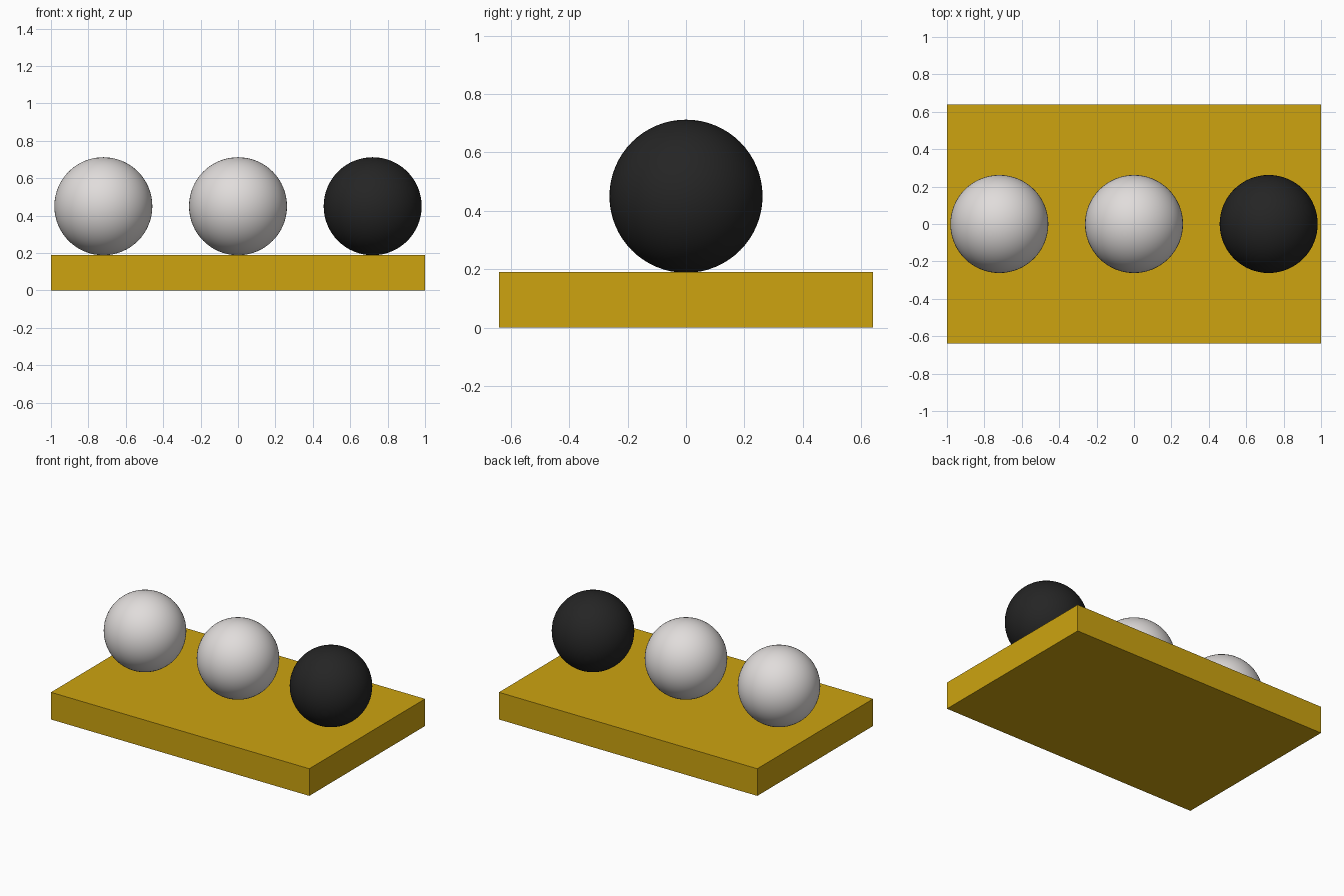
import bpy

if "Cube" in bpy.data.objects:
    bpy.data.objects.remove(bpy.data.objects["Cube"])


def material(name, rgb):
    m = bpy.data.materials.new(name)
    m.diffuse_color = (*rgb, 1.0)
    m.use_nodes = True
    m.node_tree.nodes["Principled BSDF"].inputs["Base Color"].default_value = m.diffuse_color
    return m


gold = material("gold", (0.61, 0.37, 0.005))
pale = material("pale_grey", (0.75, 0.72, 0.71))
black = material("black", (0.018, 0.018, 0.018))

# Flat slab
bpy.ops.mesh.primitive_cube_add(size=1, location=(0, 0, 0.095))
slab = bpy.context.object
slab.name = "base_slab"
slab.scale = (2.0, 1.28, 0.19)
bpy.ops.object.transform_apply(location=False, rotation=False, scale=True)
slab.data.materials.append(gold)

# Row of three balls resting on the slab
for name, x, mat in (("left_ball", -0.72, pale),
                     ("middle_ball", 0.0, pale),
                     ("right_ball", 0.72, black)):
    bpy.ops.mesh.primitive_uv_sphere_add(segments=64, ring_count=32,
                                         radius=0.262, location=(x, 0, 0.45))
    ball = bpy.context.object
    ball.name = name
    ball.data.materials.append(mat)
    bpy.ops.object.shade_smooth()
